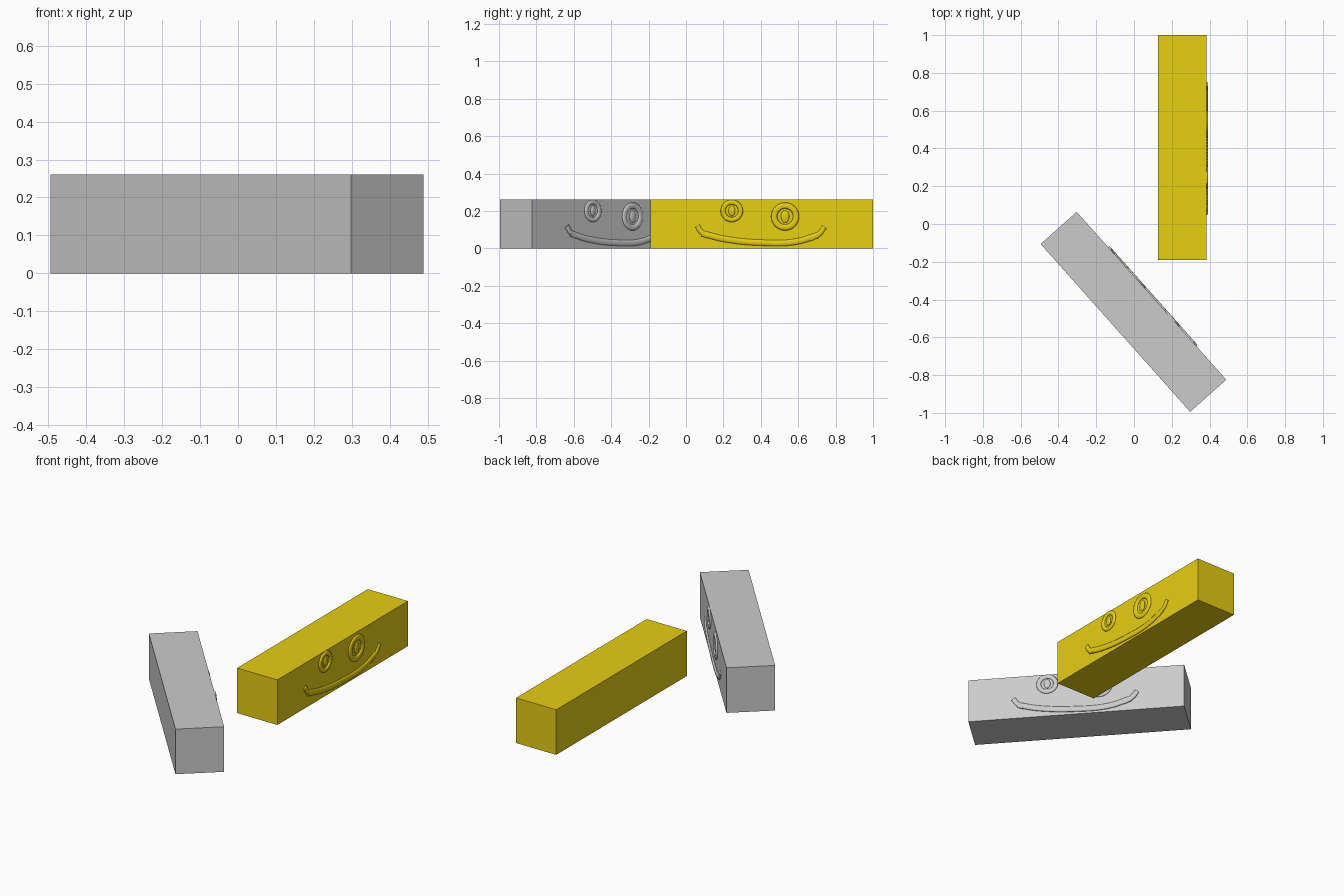
import bpy, math
from mathutils import Matrix, Vector

if "Cube" in bpy.data.objects:
    bpy.data.objects.remove(bpy.data.objects["Cube"])

LENGTH, SIDE = 1.19, 0.26
DEPTH = 0.007  # height of the relief above the face


def material(name, rgb):
    m = bpy.data.materials.new(name)
    m.use_nodes = True
    m.diffuse_color = (*rgb, 1)
    m.node_tree.nodes["Principled BSDF"].inputs["Base Color"].default_value = (*rgb, 1)
    return m


def finish(name, mat, place, local, smooth=True):
    ob = bpy.context.object
    ob.name = name
    ob.data.transform(local)
    ob.matrix_world = place
    ob.data.materials.append(mat)
    if smooth:
        bpy.ops.object.shade_smooth()


def face_spot(y, z, depth, width, height):
    # unit shape flattened onto the +x face
    return Matrix.Translation((SIDE / 2, y, z)) @ Matrix.Diagonal((depth, width, height, 1))


def eye(label, y, z, width, height, mat, place):
    bpy.ops.mesh.primitive_torus_add(major_radius=0.78, minor_radius=0.22,
                                     major_segments=32, minor_segments=10)
    turn = Matrix.Rotation(math.pi / 2, 4, 'Y')
    finish(label + "_eye_rim", mat, place, face_spot(y, z, DEPTH / 0.22, width, height) @ turn)
    bpy.ops.mesh.primitive_uv_sphere_add(segments=20, ring_count=12)
    finish(label + "_pupil", mat, place, face_spot(y, z, DEPTH, width * 0.3, height * 0.45))


def mouth(label, points, radius, mat, place):
    cu = bpy.data.curves.new(label, 'CURVE')
    cu.dimensions = '3D'
    cu.bevel_depth, cu.bevel_resolution, cu.use_fill_caps = radius, 3, True
    sp = cu.splines.new('BEZIER')
    sp.bezier_points.add(len(points) - 1)
    for bp, (y, z) in zip(sp.bezier_points, points):
        bp.co = (0, y, z)
        bp.handle_left_type = bp.handle_right_type = 'AUTO'
    ob = bpy.data.objects.new(label, cu)
    bpy.context.collection.objects.link(ob)
    bpy.ops.object.select_all(action='DESELECT')
    ob.select_set(True)
    bpy.context.view_layer.objects.active = ob
    bpy.ops.object.convert(target='MESH')
    finish(label, mat, place, face_spot(0, 0, DEPTH / radius, 1, 1))


def block(label, mat, place):
    # square bar with a smiling face in low relief on one long side
    bpy.ops.mesh.primitive_cube_add(size=1)
    finish(label + "_bar", mat, place, Matrix.Translation((0, 0, SIDE / 2))
           @ Matrix.Diagonal((SIDE - 0.004, LENGTH, SIDE, 1)), smooth=False)
    eye(label + "_small", -0.16, 0.2, 0.06, 0.06, mat, place)
    eye(label + "_large", 0.125, 0.17, 0.075, 0.075, mat, place)
    mouth(label + "_smile", [(-0.32, 0.08), (-0.2, 0.05), (0, 0.03), (0.18, 0.035), (0.3, 0.07)],
          0.017, mat, place)
    mouth(label + "_small_cheek", [(-0.345, 0.12), (-0.325, 0.09), (-0.29, 0.065)], 0.014, mat, place)
    mouth(label + "_large_cheek", [(0.26, 0.05), (0.31, 0.08), (0.335, 0.115)], 0.014, mat, place)


yellow = material("yellow", (0.8, 0.62, 0.006))
grey = material("grey", (0.6, 0.6, 0.6))

block("yellow", yellow, Matrix.Translation((0.256, 0.405, 0)))
block("grey", grey, Matrix.Translation((-0.003, -0.465, 0)) @ Matrix.Rotation(math.radians(41.7), 4, 'Z'))
